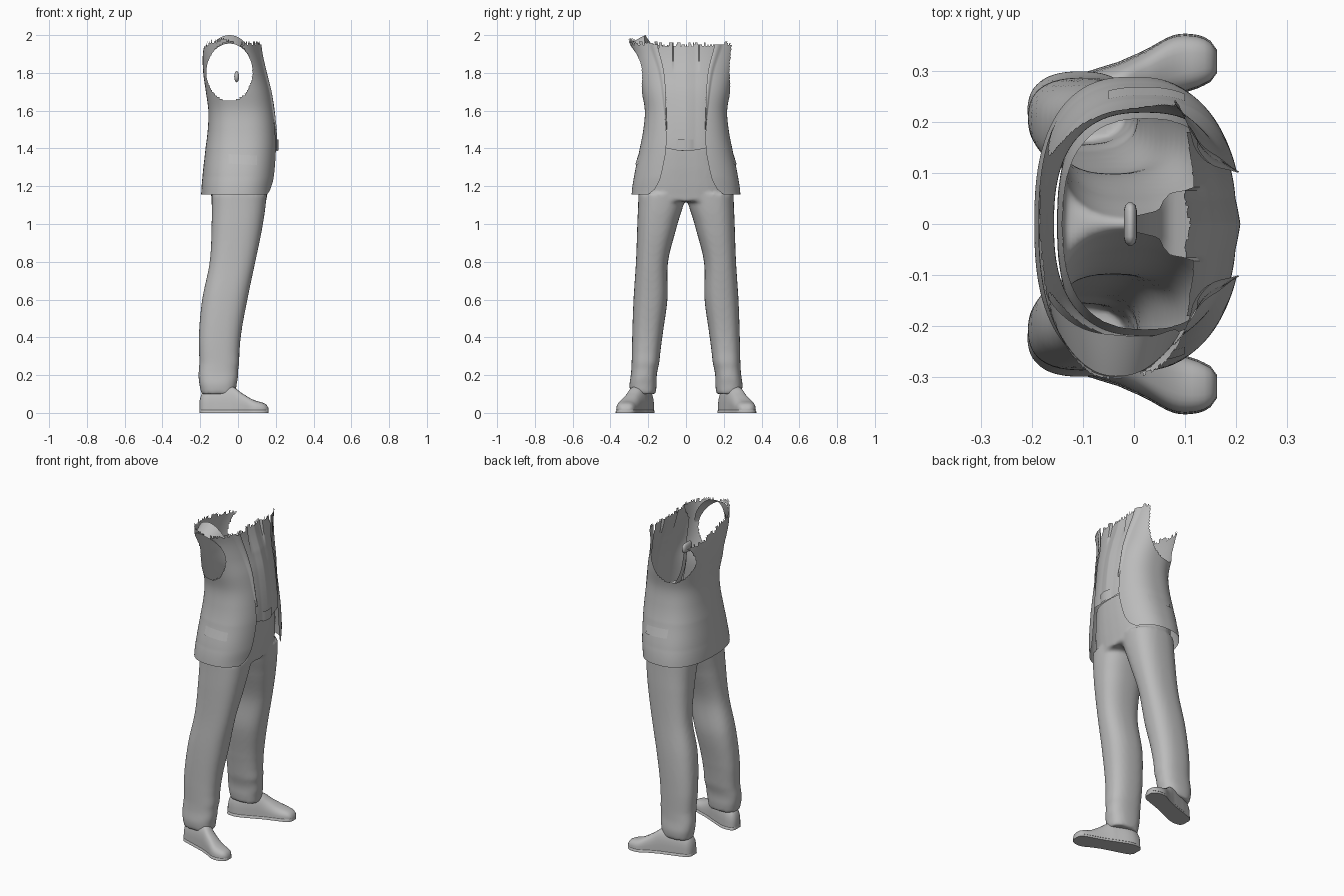
import bpy, bmesh, math, random
from mathutils import Vector

random.seed(4)
old = bpy.data.objects.get("Cube")
if old:
    bpy.data.objects.remove(old)

grey = bpy.data.materials.new("plain_grey")
grey.use_nodes = True
grey.diffuse_color = (0.5, 0.5, 0.5, 1)
grey.node_tree.nodes["Principled BSDF"].inputs["Base Color"].default_value = (0.5, 0.5, 0.5, 1)


def finish(name, verts, faces, angle=50):
    me = bpy.data.meshes.new(name)
    me.from_pydata(verts, [], faces)
    me.materials.append(grey)
    ob = bpy.data.objects.new(name, me)
    bpy.context.collection.objects.link(ob)
    bpy.ops.object.select_all(action='DESELECT')
    ob.select_set(True)
    bpy.context.view_layer.objects.active = ob
    bpy.ops.object.shade_smooth_by_angle(angle=math.radians(angle))
    return ob


def curve(table, t):
    """Smooth interpolation through a table of (t, values...)."""
    t = min(max(t, table[0][0]), table[-1][0])
    i = max(k for k in range(len(table) - 1) if table[k][0] <= t)
    p = [table[min(max(k, 0), len(table) - 1)] for k in (i - 1, i, i + 1, i + 2)]
    s = (t - p[1][0]) / (p[2][0] - p[1][0])
    return [b + 0.5 * s * (c - a + s * (2*a - 5*b + 4*c - d + s * (3*(b - c) + d - a)))
            for a, b, c, d in zip(*(q[1:] for q in p))]


def sheet(name, point, nu, nv, keep=lambda c, i: True):
    """Surface patch from point(u, v); keep decides which faces stay."""
    vs = [Vector(point(i / nu, j / nv)) for j in range(nv + 1) for i in range(nu + 1)]
    fs = []
    for j in range(nv):
        for i in range(nu):
            a = j * (nu + 1) + i
            f = (a, a + 1, a + nu + 2, a + nu + 1)
            if keep(sum((vs[k] for k in f), Vector()) / 4, i):
                fs.append(f)
    ob = finish(name, vs, fs)
    bm = bmesh.new()
    bm.from_mesh(ob.data)
    bmesh.ops.delete(bm, geom=[v for v in bm.verts if not v.link_faces], context='VERTS')
    bm.to_mesh(ob.data)
    bm.free()
    return ob


def power(v, e):
    return math.copysign(abs(v) ** e, v)


def ring(x0, x1, y0, y1, z, n=32, e=0.8):
    return [((x0 + x1) / 2 + (x1 - x0) / 2 * power(math.cos(a), e),
             (y0 + y1) / 2 + (y1 - y0) / 2 * power(math.sin(a), e), z)
            for a in (2 * math.pi * k / n for k in range(n))]


def loft(rings):
    n = len(rings[0])
    vs = [p for r in rings for p in r]
    fs = [(j*n + i, j*n + (i + 1) % n, (j + 1)*n + (i + 1) % n, (j + 1)*n + i)
          for j in range(len(rings) - 1) for i in range(n)]
    return vs, fs + [tuple(reversed(range(n))), tuple(range(len(vs) - n, len(vs)))]


# Trousers: height, back, front, inner side, outer side
LEG = [(0.1, -0.195, -0.015, 0.16, 0.295), (0.15, -0.205, -0.005, 0.155, 0.3),
       (0.2, -0.21, 0.0, 0.155, 0.292), (0.26, -0.205, 0.006, 0.142, 0.288),
       (0.4, -0.208, 0.015, 0.125, 0.285), (0.6, -0.19, 0.05, 0.098, 0.278),
       (0.8, -0.15, 0.092, 0.095, 0.265), (1.0, -0.14, 0.132, 0.045, 0.258),
       (1.16, -0.14, 0.152, 0.0, 0.252)]
HIPS = [(1.12, -0.138, 0.15, 0.24), (1.2, -0.15, 0.162, 0.245),
        (1.3, -0.15, 0.175, 0.23), (1.42, -0.14, 0.185, 0.205)]


def trousers():
    parts = []
    for side in (-1, 1):
        rings = []
        for k in range(40):
            z = 0.1 + 1.06 * k / 39
            x0, x1, a, b = curve(LEG, z)
            fold = 0.004 * math.sin(z * 75) * max(0, 1 - z / 0.4)
            rings.append(ring(x0, x1 + fold, *sorted((side * a, side * b)), z))
        parts.append(loft(rings))
    rows = [(z, *curve(HIPS, z)) for z in (1.12 + 0.3 * k / 10 for k in range(11))]
    parts.append(loft([ring(x0, x1, -w, w, z) for z, x0, x1, w in rows]))
    vs, fs = [], []
    for v, f in parts:
        fs += [tuple(k + len(vs) for k in q) for q in f]
        vs += v
    ob = finish("trousers_source", vs, fs)
    rm = ob.modifiers.new("merge", 'REMESH')
    rm.mode, rm.voxel_size = 'VOXEL', 0.01
    sm = ob.modifiers.new("soften", 'SMOOTH')
    sm.factor, sm.iterations = 0.5, 8
    me = bpy.data.meshes.new_from_object(ob.evaluated_get(bpy.context.evaluated_depsgraph_get()))
    bpy.data.objects.remove(ob)
    # Open waistband
    bm = bmesh.new()
    bm.from_mesh(me)
    bmesh.ops.delete(bm, geom=[f for f in bm.faces if f.calc_center_median().z > 1.405],
                     context='FACES')
    vs = [v.co.copy() for v in bm.verts]
    bm.verts.index_update()
    fs = [tuple(v.index for v in f.verts) for f in bm.faces]
    bm.free()
    finish("trousers", vs, fs, 80)


trousers()

# Shoes: distance along x, middle y, half width, height
SHOE = [(-0.205, 0.215, 0.025, 0.06), (-0.19, 0.218, 0.045, 0.11), (-0.13, 0.228, 0.056, 0.135),
        (-0.03, 0.262, 0.052, 0.14), (0.02, 0.285, 0.052, 0.105), (0.08, 0.31, 0.057, 0.07),
        (0.13, 0.318, 0.048, 0.055), (0.155, 0.318, 0.034, 0.042), (0.162, 0.318, 0.02, 0.025)]
for side, label in ((-1, "right"), (1, "left")):
    for part in ("shoe", "sole"):
        rings = []
        for k in range(31):
            x = -0.205 + 0.367 * k / 30
            y, w, h = curve(SHOE, x)
            grow, lo, hi = (0.003, 0, 0.018) if part == "sole" else (0, 0.015, h)
            prof = [(math.cos(a), math.sin(a)) for a in (math.pi * q / 14 for q in range(15))]
            rings.append([(x, side * (y + (w + grow) * power(c, 0.7)),
                           lo + (hi - lo) * power(s, 0.25 if part == "sole" else 0.8))
                          for c, s in prof[::side]])
        finish(label + "_" + part, *loft(rings))

# Jacket sections: height, back, front, half width
BODY = [(1.155, -0.195, 0.19, 0.288), (1.25, -0.188, 0.203, 0.275), (1.4, -0.172, 0.21, 0.245),
        (1.5, -0.16, 0.206, 0.226), (1.6, -0.157, 0.196, 0.218), (1.7, -0.17, 0.18, 0.235),
        (1.8, -0.184, 0.155, 0.256), (1.9, -0.186, 0.135, 0.28), (2.0, -0.17, 0.125, 0.31)]
OPEN = [(1.155, 0.2), (1.18, 0.168), (1.23, 0.14), (1.3, 0.122), (1.4, 0.105),
        (1.6, 0.108), (1.8, 0.12), (2.0, 0.165)]
N = 2.5


def front_x(y, z, inset=0.0):
    x0, x1, w = curve(BODY, z)
    c, r, w = (x0 + x1) / 2, (x1 - x0) / 2 - inset, w - inset
    return c + r * max(0, 1 - abs(y / w) ** N) ** (1 / N)


def side_y(x, z, inset=0.0):
    x0, x1, w = curve(BODY, z)
    return (w - inset) * max(0, 1 - abs((x - (x0 + x1) / 2) / ((x1 - x0) / 2)) ** N) ** (1 / N)


def jacket_point(u, v):
    z = 1.155 + 0.83 * v
    x0, x1, w = curve(BODY, z)
    t = math.asin((curve(OPEN, z)[0] / w) ** (N / 2))
    a = t + (2 * math.pi - 2 * t) * u
    return ((x0 + x1) / 2 + (x1 - x0) / 2 * power(math.cos(a), 2 / N),
            w * power(math.sin(a), 2 / N), z)


ragged = [random.uniform(-0.012, 0.012) for _ in range(200)]


def jacket_keep(c, i):
    hole = ((c.x + 0.045) / 0.122) ** 2 + ((c.z - 1.805) / 0.155) ** 2 < 1
    if abs(c.y) > 0.1 and hole:
        return False
    if c.y > 0.1 and c.z > 1.8 and -0.15 < c.x < 0.08:
        return False
    top = 1.92 - 0.2 * c.y if c.x < -0.05 else 1.955
    return c.z < top + ragged[i]


sheet("jacket", jacket_point, 160, 90, jacket_keep)


# Shoulder band over the right armhole
def band(u, v):
    a = math.radians(8 + 164 * u)
    x = -0.045 + (0.122 + 0.014 * v) * math.cos(a)
    z = 1.805 + (0.15 + 0.045 * v) * math.sin(a)
    return x, -side_y(x, z) * (1 - 0.3 * v * math.sin(a)), z


sheet("right_shoulder", band, 40, 6)


# Waistcoat with buttoned ridge, lower points and a ragged neck
def vest(u, v):
    y = -0.18 + 0.36 * u
    low = 1.385 + 0.12 * min(abs(y), 0.06) + 0.2 * max(0, abs(y) - 0.06)
    z = low + (1.97 - low) * v
    ridge = 0.008 * max(0, 1 - abs(y) / 0.05)
    neck = 0.02 * max(0, z - 1.8) / 0.17 * (1 if abs(y) < 0.07 else 0)
    return front_x(y, z, 0.01) + ridge - neck, y, z


sheet("waistcoat", vest, 60, 60,
      lambda c, i: c.z < 1.95 + ragged[i] - max(0, abs(c.y) - 0.14) * 2)

# Waist clasp
sheet("waist_clasp", lambda u, v: (front_x(0, 1.42) + 0.004 - 0.01 * (2*u - 1)**2,
                                   -0.05 + 0.09 * u, 1.388 + 0.06 * v), 8, 4)

for side, label in ((-1, "right"), (1, "left")):
    # Lapel folded back from the opening
    def lapel(u, v):
        z = 1.5 + 0.45 * v
        y = curve(OPEN, z)[0] - 0.004 + (0.005 + 0.045 * v) * u
        return front_x(y, z) + 0.008 * math.sin(math.pi * min(1, 0.2 + u)) + 0.002, side * y, z

    # Pocket flap on the hip
    def flap(u, v):
        x, z = -0.05 + 0.15 * u, 1.32 + 0.05 * v - 0.008 * u
        return x, side * (side_y(x, z) + 0.006 - 0.005 * v), z

    sheet(label + "_lapel", lapel, 6, 30)
    sheet(label + "_pocket_flap", flap, 12, 3)

# Inner tab: rounded bar, strip and flared end
finish("inner_bar", *loft([ring(-0.007 - 0.013 * r, -0.007 + 0.013 * r, y - 0.0001, y, 0, 16)
                           and [(-0.007 + 0.013 * r * math.cos(a), y, 1.78 + 0.03 * r * math.sin(a))
                                for a in (2 * math.pi * k / 16 for k in range(16))]
                           for y, r in ((-0.042, 0.3), (-0.036, 0.8), (-0.025, 1),
                                        (0.025, 1), (0.036, 0.8), (0.042, 0.3))]))
STRIP = [(0, 0.0, 1.77, 0.016), (0.4, 0.02, 1.64, 0.02), (0.6, 0.05, 1.56, 0.03),
         (0.7, 0.07, 1.53, 0.06), (1, 0.15, 1.5, 0.07)]


def strip(u, v):
    x, z, w = curve(STRIP, v)
    return x, (2 * u - 1) * w, z


sheet("inner_strip", strip, 4, 20)
